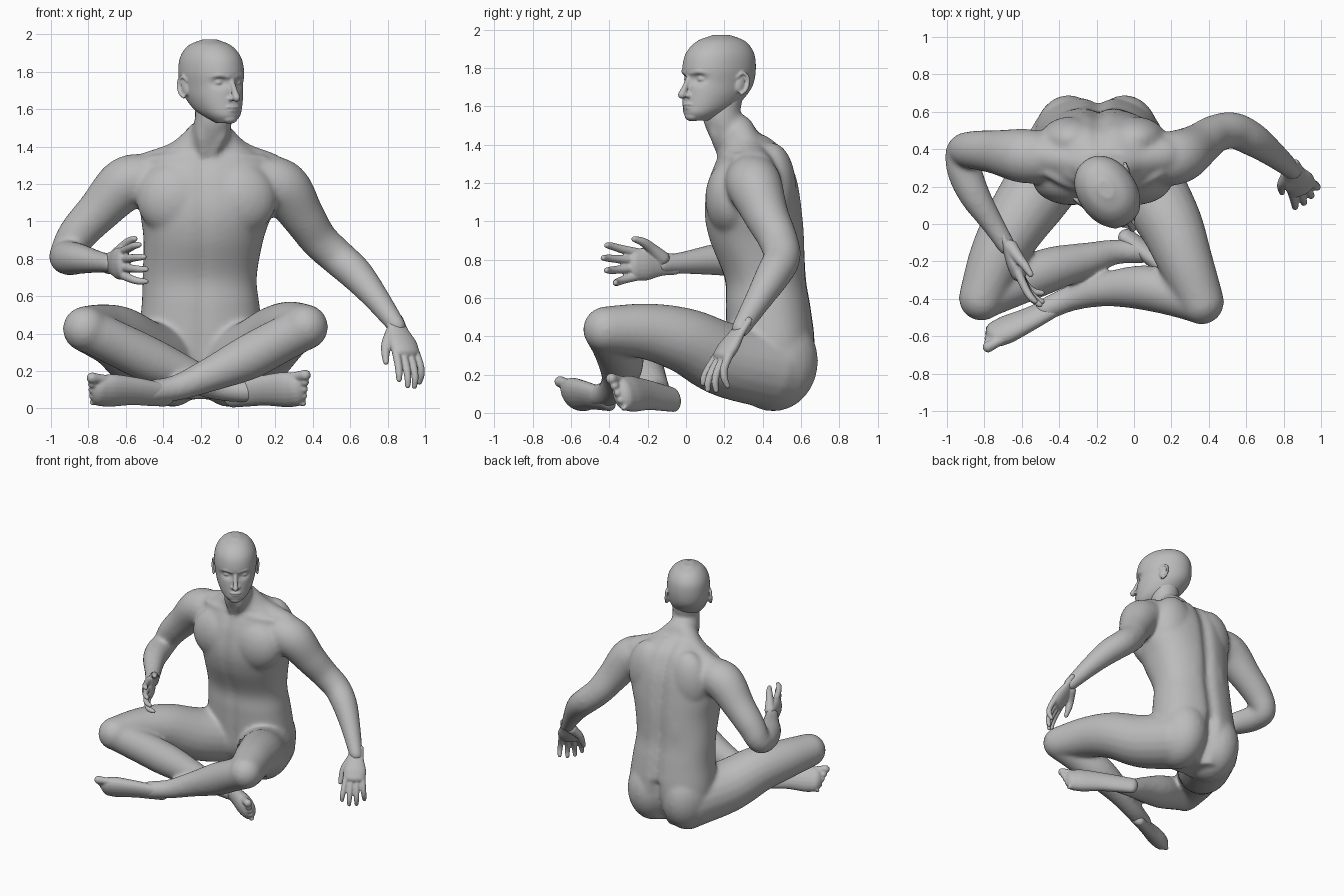
import bpy, bmesh, math
from mathutils import Vector, Matrix

if "Cube" in bpy.data.objects:
    bpy.data.objects.remove(bpy.data.objects["Cube"])

skin = bpy.data.materials.new("plain_grey")
skin.diffuse_color = (0.5, 0.5, 0.5, 1)
skin.use_nodes = True
skin.node_tree.nodes["Principled BSDF"].inputs["Base Color"].default_value = skin.diffuse_color
V = Vector


def spline(rows, steps=6):
    """Catmull-Rom through rows of equal length."""
    rows = [V(r) for r in rows]
    p = [rows[0] * 2 - rows[1]] + rows + [rows[-1] * 2 - rows[-2]]
    out = []
    for i in range(1, len(p) - 2):
        a, b, c, d = p[i - 1:i + 3]
        for k in range(steps):
            t = k / steps
            out.append(0.5 * (2 * b + (c - a) * t + (2 * a - 5 * b + 4 * c - d) * t * t
                              + (3 * b - a - 3 * c + d) * t ** 3))
    return out + [rows[-1]]


def skin_rings(bm, rings):
    loops = [[bm.verts.new(c) for c in r] for r in rings]
    n = len(loops[0])
    for a, b in zip(loops, loops[1:]):
        for i in range(n):
            bm.faces.new((a[i], a[(i + 1) % n], b[(i + 1) % n], b[i]))
    bm.faces.new(loops[0][::-1])
    bm.faces.new(loops[-1])


def tube(bm, pts, side=(0.1, 0.2, 1), flat=1.0, n=20):
    """Limb through (x, y, z, radius) points with rounded ends; flat thins it across side."""
    rows = spline(pts)
    pos = [V(r[:3]) for r in rows]
    rad = [r[3] for r in rows]
    t0, t1 = (pos[0] - pos[1]).normalized(), (pos[-1] - pos[-2]).normalized()
    cap = [(math.sin(a), math.cos(a)) for a in (1.4, 1.05, 0.7, 0.35)]
    stations = [(pos[0] + t0 * rad[0] * s * flat, rad[0] * c) for s, c in cap]
    stations += list(zip(pos, rad))
    stations += [(pos[-1] + t1 * rad[-1] * s * flat, rad[-1] * c) for s, c in cap[::-1]]
    rings = []
    for i, (c, r) in enumerate(stations):
        t = (stations[min(i + 1, len(stations) - 1)][0] - stations[max(i - 1, 0)][0]).normalized()
        u = V(side)
        u = (u - t * u.dot(t)).normalized()
        w = t.cross(u)
        rings.append([c + u * r * math.cos(k * math.tau / n) + w * r * flat * math.sin(k * math.tau / n)
                      for k in range(n)])
    skin_rings(bm, rings)


def stack(bm, rows, power=2.0, n=96, shape=None):
    """Horizontal sections (z, cx, cy, rx, ry); shape adjusts each point."""
    rings = []
    for z, cx, cy, rx, ry in spline(rows):
        ring = []
        for k in range(n):
            c, s = math.cos(k * math.tau / n), math.sin(k * math.tau / n)
            p = V((cx + rx * math.copysign(abs(c) ** (2 / power), c),
                   cy + ry * math.copysign(abs(s) ** (2 / power), s), z))
            ring.append(shape(p, cy) if shape else p)
        rings.append(ring)
    skin_rings(bm, rings)


def ball(bm, c, r, rot=(0, 'X')):
    m = Matrix.Translation(c) @ Matrix.Rotation(rot[0], 4, rot[1]) @ Matrix.Diagonal((*r, 1))
    bmesh.ops.create_uvsphere(bm, u_segments=24, v_segments=16, radius=1, matrix=m)


def finish(bm, name, voxel, smooth):
    """Fuse overlapping volumes into one smooth surface."""
    bmesh.ops.recalc_face_normals(bm, faces=bm.faces)
    me = bpy.data.meshes.new(name)
    bm.to_mesh(me)
    bm.free()
    me.materials.append(skin)
    ob = bpy.data.objects.new(name, me)
    bpy.context.collection.objects.link(ob)
    rm = ob.modifiers.new("fuse", 'REMESH')
    rm.mode, rm.voxel_size, rm.use_smooth_shade = 'VOXEL', voxel, True
    sm = ob.modifiers.new("soften", 'SMOOTH')
    sm.factor, sm.iterations = 0.5, smooth
    return ob


# ---- torso, with spine groove ----
body = bmesh.new()


def midline_groove(p, cy):
    if p.y > cy:
        p.y -= (0.03 if p.z > 0.4 else 0.06) * math.exp(-((p.x + 0.19) / 0.04) ** 2)
    else:
        p.y += 0.012 * math.exp(-((p.x + 0.19) / 0.03) ** 2)
    return p


stack(body, [(0.05, -.2, .45, .23, .13), (0.2, -.2, .44, .315, .21), (0.35, -.2, .445, .335, .232),
             (0.55, -.2, .43, .315, .225), (0.7, -.205, .415, .305, .215), (0.9, -.185, .372, .32, .25),
             (1.05, -.17, .352, .352, .256), (1.2, -.165, .35, .357, .235), (1.3, -.16, .35, .335, .2),
             (1.38, -.16, .345, .25, .16), (1.45, -.155, .3, .13, .12)], 2.3, shape=midline_groove)

# ---- mirrored torso masses ----
for s in (-1, 1):
    ball(body, (-.2 + s * .15, .455, .27), (.188, .235, .262))          # buttock
    ball(body, (-.168 + s * .165, .235, 1.12), (.21, .135, .2))         # chest
    ball(body, (-.165 + s * .17, .45, 1.17), (.17, .125, .24))          # shoulder blade
    ball(body, (-.2 + s * .1, .53, .74), (.1, .09, .34))                # lower back
    tube(body, [(-.15 + s * .02, .27, 1.47, .09), (-.155 + s * .15, .33, 1.35, .088),
                (-.16 + s * .32, .365, 1.27, .1)])                      # shoulder slope
    tube(body, [(-.16 + s * .03, .2, 1.35, .025), (-.16 + s * .17, .21, 1.34, .026),
                (-.16 + s * .3, .275, 1.325, .03)])                     # collar bone
    tube(body, [(-.13 + s * .05, .165 + s * .02, 1.58, .03), (-.14 + s * .055, .15, 1.47, .03),
                (-.16 + s * .025, .18, 1.36, .025)])                    # neck muscle
tube(body, [(-.16, .31, 1.36, .13), (-.145, .225, 1.47, .105), (-.13, .185, 1.56, .1), (-.14, .2, 1.66, .1)])

# ---- arms ----
tube(body, [(-.47, .355, 1.22, .14), (-.6, .365, 1.2, .145), (-.74, .385, 1.06, .118), (-.86, .395, .93, .103),
            (-.92, .385, .825, .088), (-.905, .28, .805, .093), (-.85, .15, .8, .083), (-.755, 0, .785, .061),
            (-.68, -.12, .775, .05)])
tube(body, [(.11, .34, 1.22, .14), (.24, .36, 1.18, .145), (.345, .42, 1.03, .118), (.43, .48, .905, .103),
            (.53, .5, .81, .098), (.63, .455, .72, .092), (.735, .38, .595, .072), (.85, .285, .44, .05)])

# ---- thighs and shins ----
tube(body, [(-.05, .44, .23, .21), (.08, .2, .28, .195), (.195, 0, .375, .172), (.275, -.2, .425, .148),
            (.36, -.415, .435, .123)])
tube(body, [(-.35, .44, .23, .21), (-.5, .2, .28, .195), (-.635, 0, .375, .172), (-.735, -.18, .41, .148),
            (-.815, -.395, .425, .123)])
tube(body, [(.36, -.42, .43, .115), (.22, -.375, .36, .12), (.05, -.34, .27, .12), (-.15, -.35, .18, .092),
            (-.33, -.395, .11, .07), (-.47, -.455, .09, .062)])
tube(body, [(-.81, -.395, .42, .115), (-.66, -.33, .35, .12), (-.45, -.245, .25, .12), (-.25, -.19, .17, .092),
            (-.1, -.15, .11, .068), (.05, -.15, .09, .06)])
finish(body, "body", 0.013, 14)

# ---- head, modelled facing -y then turned ----
head = bmesh.new()


def eye_socket(p, cy):
    for s in (-1, 1):
        d = p - V((s * .062, -.18, 1.742))
        p.y += .03 * math.exp(-(d.x / .038) ** 2 - (d.z / .025) ** 2 - (d.y / .1) ** 2)
    return p


stack(head, [(1.525, 0, -.135, .045, .045), (1.56, 0, -.105, .085, .105), (1.6, 0, -.065, .114, .147),
             (1.66, 0, -.03, .137, .178), (1.72, 0, -.008, .148, .196), (1.8, 0, -.003, .156, .204),
             (1.88, 0, .003, .143, .188), (1.94, 0, .01, .1, .135), (1.972, 0, .012, .035, .05)],
      2.1, shape=eye_socket)
tube(head, [(0, -.19, 1.76, .014), (0, -.219, 1.7, .016), (0, -.24, 1.66, .021)])     # nose
ball(head, (0, -.207, 1.611), (.042, .017, .009))                                     # lips
ball(head, (0, -.203, 1.592), (.036, .017, .01))
ball(head, (0, -.175, 1.548), (.045, .035, .026))                                     # chin
for s in (-1, 1):
    ball(head, (s * .02, -.208, 1.656), (.014, .02, .013))                            # nostril
    ball(head, (s * .06, -.155, 1.742), (.027, .024, .016))                           # eye
    tube(head, [(s * .105, -.137, 1.772, .014), (s * .07, -.175, 1.783, .016), (s * .022, -.194, 1.775, .014)])
    ball(head, (s * .148, .03, 1.715), (.014, .028, .045), (-.2, 'X'))                # ear
    rim = [(s * (.158 + .008 * math.sin(a)), .03 + .037 * math.sin(a) + .01 * math.cos(a),
            1.718 + .055 * math.cos(a), .009) for a in (-.9, -.2, .6, 1.4, 2.2, 3.0)]
    tube(head, rim, (1, 0.1, 0.1), n=10)
ob = finish(head, "head", 0.006, 4)
ob.location = (-.145, .175, 0)
ob.rotation_euler.z = math.radians(35)


def hand(name, wrist, ahead, thumb, curl, size, spread, bend):
    """Palm, four fingers and a thumb; bend curls the fingers along the palm normal."""
    bm = bmesh.new()
    o, a = V(wrist), V(ahead).normalized()
    t = V(thumb)
    t = (t - a * t.dot(a)).normalized()
    n = V(curl)
    n = (n - a * n.dot(a) - t * n.dot(t)).normalized()
    at = lambda x, y, z, r: (*(o + (a * x + t * y + n * z) * size), r * size)
    tube(bm, [at(-.05, 0, 0, .05), at(.03, .002, 0, .058), at(.11, 0, 0, .078), at(.165, 0, 0, .076)], t, 0.5)
    for i, length in enumerate((.15, .175, .165, .125)):
        y, sp = .056 - i * .037, (1.5 - i) * spread
        k = bend * (1 + .6 * i)
        tube(bm, [at(.15, y, 0, .022), at(.18 + length * .4, y + sp * .6, k * .3, .02),
                  at(.18 + length * .75, y + sp, k, .018), at(.17 + length, y + sp * 1.1, k * 2, .014)], t, n=12)
    tube(bm, [at(.03, .03, .015, .036), at(.09, .075, .03, .027), at(.14, .07 + spread * 1.7, .045, .022),
              at(.19, .07 + spread * 2.4, .055, .015)], t, n=12)
    finish(bm, name, 0.006, 3)


hand("raised_hand", (-.685, -.1, .775), (.145, -.35, 0), (0, -.05, 1), (1, .5, 0), 1.09, .021, .012)
hand("resting_hand", (.85, .285, .44), (.11, -.21, -.32), (-.85, -.5, 0), (-.3, .6, -.3), 1.05, .012, .014)


def foot(name, heel, toe, up):
    """Foot lying on its outer edge, big toe uppermost."""
    bm = bmesh.new()
    h, e = V(heel), V(toe)
    a = e - h
    up = V(up)
    up = (up - a * up.dot(a) / a.length_squared).normalized()
    at = lambda f, z, r: (*(h + a * f + up * z), r)
    tube(bm, [at(0, 0, .068), at(.22, .005, .075), at(.45, .01, .083), at(.72, .005, .097), at(.86, 0, .092)], up, 0.64)
    for i in range(5):
        z, r = .072 - i * .036, (.03, .024, .022, .021, .02)[i]
        tube(bm, [at(.8, z * .9, r), at(.92, z, r * .9), at(1.03 - .03 * i, z * 1.05, r)], up, n=12)
    finish(bm, name, 0.007, 4)


foot("front_foot", (-.38, -.415, .07), (-.79, -.615, .1), (-.1, -.6, .75))
foot("rear_foot", (-.04, -.07, .07), (.365, -.365, .105), (.1, -.4, .85))
